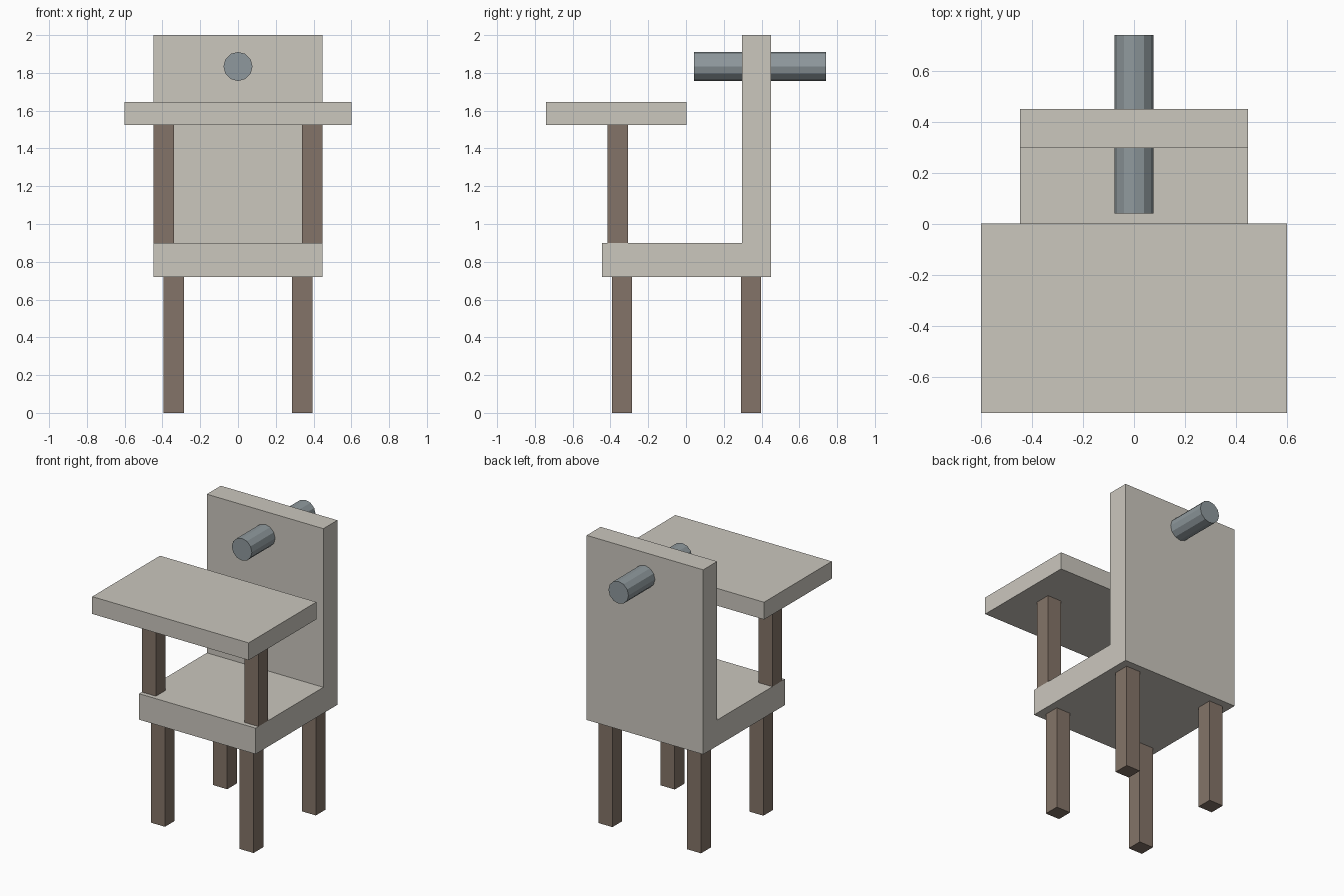
import bpy, bmesh, math

if "Cube" in bpy.data.objects:
    bpy.data.objects.remove(bpy.data.objects["Cube"])


def material(name, srgb):
    m = bpy.data.materials.new(name)
    lin = [((c / 255 + 0.055) / 1.055) ** 2.4 for c in srgb]
    m.diffuse_color = (*lin, 1.0)
    m.use_nodes = True
    m.node_tree.nodes["Principled BSDF"].inputs["Base Color"].default_value = m.diffuse_color
    return m


PALE = material("pale_grey", (203, 199, 190))
WOOD = material("brown_wood", (132, 116, 104))
METAL = material("blue_grey_metal", (143, 153, 157))


def finish(name, bm, mat):
    bmesh.ops.recalc_face_normals(bm, faces=bm.faces)
    me = bpy.data.meshes.new(name)
    bm.to_mesh(me)
    bm.free()
    me.materials.append(mat)
    ob = bpy.data.objects.new(name, me)
    bpy.context.collection.objects.link(ob)
    return ob


def box(name, x, y, z, mat):
    """Box from (min, max) ranges."""
    bm = bmesh.new()
    bmesh.ops.create_cube(bm, size=1)
    for v in bm.verts:
        v.co = [(a + b) / 2 + c * (b - a) for c, (a, b) in zip(v.co, (x, y, z))]
    return finish(name, bm, mat)


# Seat and backrest: one L-shaped side profile extruded across x
W = 0.447
profile = [(-0.445, 0.72), (0.45, 0.72), (0.45, 2.0),
           (0.297, 2.0), (0.297, 0.90), (-0.445, 0.90)]
bm = bmesh.new()
side = bm.faces.new([bm.verts.new((-W, y, z)) for y, z in profile])
ext = bmesh.ops.extrude_face_region(bm, geom=[side])
bmesh.ops.translate(bm, vec=(2 * W, 0, 0),
                    verts=[g for g in ext["geom"] if isinstance(g, bmesh.types.BMVert)])
finish("seat_and_backrest", bm, PALE)

# Legs and tray posts, mirrored left and right
for label, s in (("left", -1), ("right", 1)):
    leg_x = sorted((s * 0.286, s * 0.394))
    post_x = sorted((s * 0.339, s * 0.447))
    box(f"front_leg_{label}", leg_x, (-0.392, -0.285), (0, 0.72), WOOD)
    box(f"back_leg_{label}", leg_x, (0.29, 0.398), (0, 0.72), WOOD)
    box(f"tray_post_{label}", post_x, (-0.415, -0.308), (0.90, 1.525), WOOD)

# Tray
box("tray", (-0.6, 0.6), (-0.74, 0.002), (1.525, 1.645), PALE)

# Rod running through the backrest
bm = bmesh.new()
bmesh.ops.create_circle(bm, cap_ends=True, segments=12, radius=0.077)
ext = bmesh.ops.extrude_face_region(bm, geom=bm.faces[:])
bmesh.ops.translate(bm, vec=(0, 0, 0.698),
                    verts=[g for g in ext["geom"] if isinstance(g, bmesh.types.BMVert)])
for v in bm.verts:
    v.co = (v.co.x, 0.042 + v.co.z, 1.834 + v.co.y)
finish("rod", bm, METAL)
